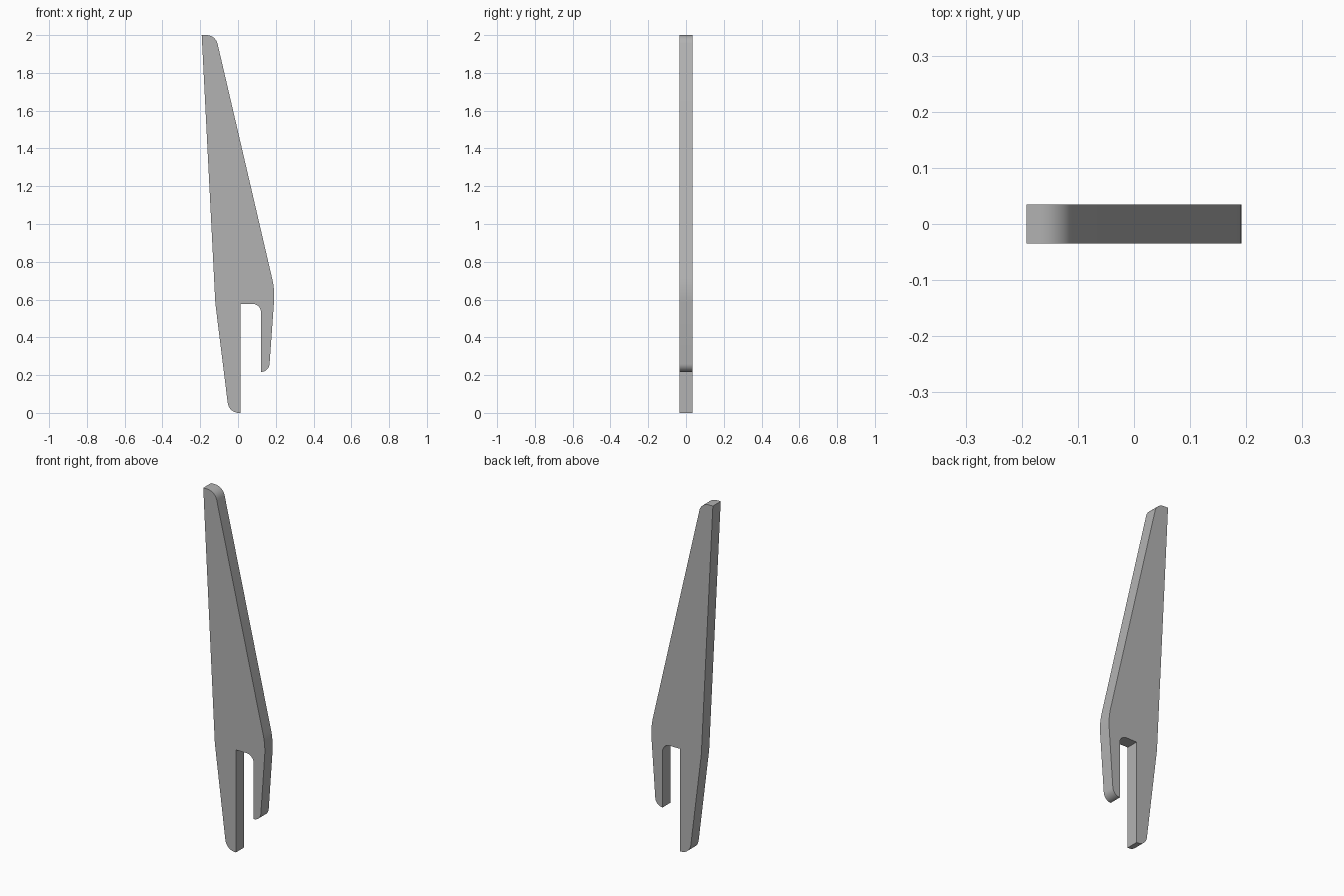
import bpy, bmesh, math
from mathutils import Vector

cube = bpy.data.objects.get("Cube")
if cube:
    bpy.data.objects.remove(cube, do_unlink=True)

HALF_THICK = 0.035

# Outline corners: x, z, fillet radius
CORNERS = [
    (-0.192, 2.0, 0), (-0.119, 2.0, 0.06), (0.195, 0.65, 0.4),
    (0.164, 0.217, 0.045), (0.122, 0.217, 0), (0.122, 0.577, 0.045),
    (0.012, 0.577, 0), (0.012, 0.0, 0), (-0.048, 0.0, 0.06),
    (-0.12, 0.58, 0),
]


def rounded_outline(corners, steps=10):
    """Replace each corner that has a radius with a tangent arc."""
    points = []
    for i, (x, z, radius) in enumerate(corners):
        p = Vector((x, z))
        if not radius:
            points.append(p)
            continue
        to_prev = (Vector(corners[i - 1][:2]) - p).normalized()
        to_next = (Vector(corners[(i + 1) % len(corners)][:2]) - p).normalized()
        half = to_prev.angle(to_next) / 2
        centre = p + (to_prev + to_next).normalized() * radius / math.sin(half)
        reach = radius / math.tan(half)
        start = p + to_prev * reach - centre
        end = p + to_next * reach - centre
        sweep = start.angle(end)
        for k in range(steps + 1):
            t = k / steps
            arm = (start * math.sin((1 - t) * sweep) + end * math.sin(t * sweep)) / math.sin(sweep)
            points.append(centre + arm)
    return points


# Flat forked blade, extruded through its thickness
bm = bmesh.new()
face = bm.faces.new([bm.verts.new((p.x, -HALF_THICK, p.y)) for p in rounded_outline(CORNERS)])
side = bmesh.ops.extrude_face_region(bm, geom=[face])
moved = [v for v in side["geom"] if isinstance(v, bmesh.types.BMVert)]
bmesh.ops.translate(bm, verts=moved, vec=(0, 2 * HALF_THICK, 0))
bmesh.ops.recalc_face_normals(bm, faces=bm.faces)
mesh = bpy.data.meshes.new("forked_blade")
bm.to_mesh(mesh)
bm.free()
blade = bpy.data.objects.new("forked_blade", mesh)
bpy.context.collection.objects.link(blade)

# Plain grey
grey = bpy.data.materials.new("plain_grey")
grey.use_nodes = True
colour = (0.45, 0.45, 0.45, 1)
grey.diffuse_color = colour
grey.node_tree.nodes["Principled BSDF"].inputs["Base Color"].default_value = colour
mesh.materials.append(grey)

# Smooth arcs, sharp rims
bpy.context.view_layer.objects.active = blade
blade.select_set(True)
bpy.ops.object.shade_smooth_by_angle(angle=math.radians(12))
